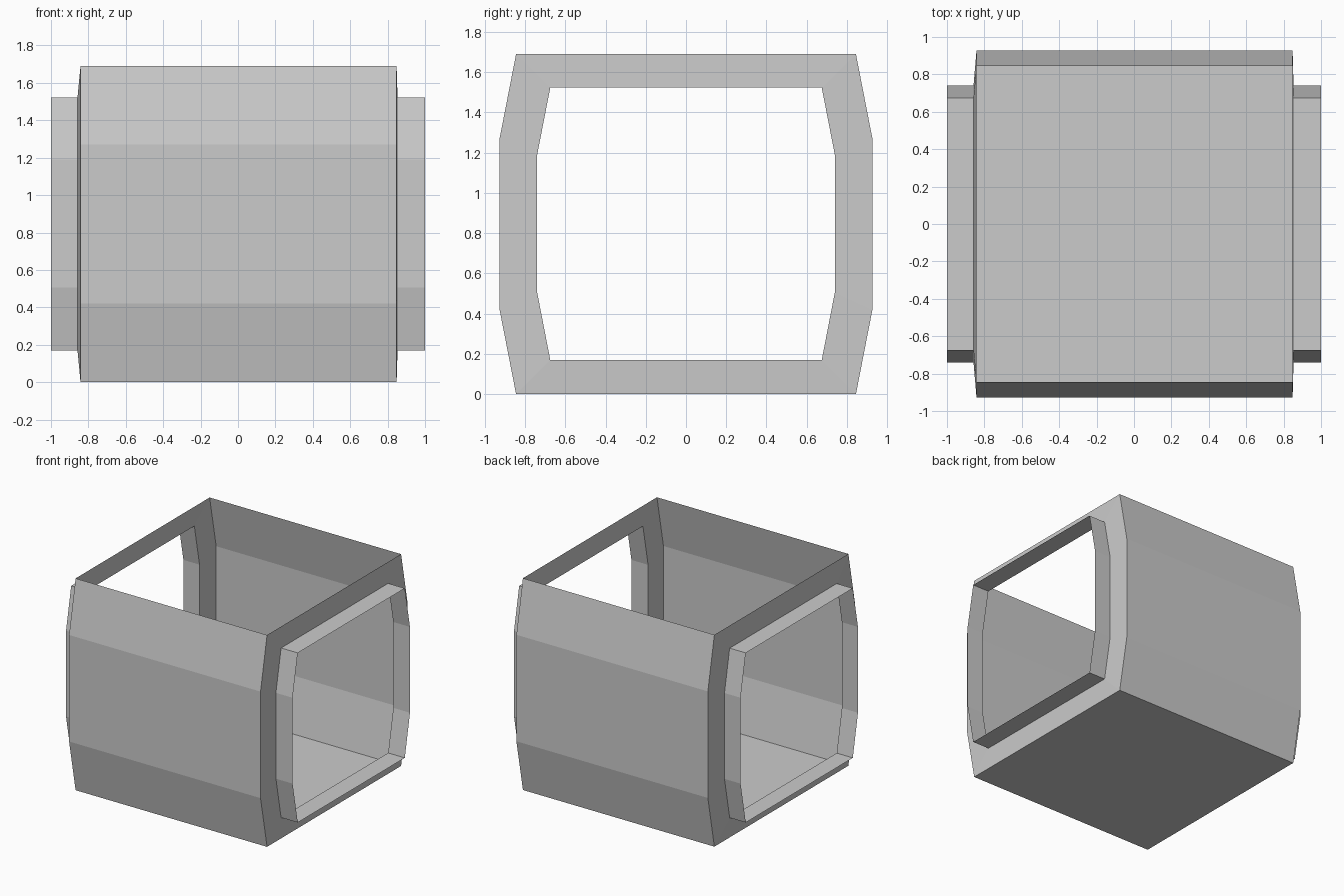
import bpy, bmesh

if "Cube" in bpy.data.objects:
    bpy.data.objects.remove(bpy.data.objects["Cube"])


def section(half_top, half_mid, z0, z1, z2, z3):
    """Eight-sided section in (y, z), starting at the lower front corner."""
    right = [(half_top, z0), (half_mid, z1), (half_mid, z2), (half_top, z3)]
    return right + [(-y, z) for y, z in reversed(right)]


BODY = section(0.845, 0.927, 0.0, 0.42, 1.27, 1.69)
COLLAR = section(0.675, 0.74, 0.17, 0.505, 1.19, 1.523)


def make_skin(name, loops, skip=()):
    """Bridge sections given as (x, profile); skip leaves sides of the section open."""
    bm = bmesh.new()
    rings = [[bm.verts.new((x, y, z)) for y, z in prof] for x, prof in loops]
    for a, b in zip(rings, rings[1:]):
        for i in range(len(a)):
            if i not in skip:
                j = (i + 1) % len(a)
                bm.faces.new((a[i], a[j], b[j], b[i]))
    mesh = bpy.data.meshes.new(name)
    bm.to_mesh(mesh)
    bm.free()
    obj = bpy.data.objects.new(name, mesh)
    bpy.context.collection.objects.link(obj)
    return obj


# Main corridor shell: floor and side walls, open roof (side 3)
make_skin("corridor_shell", [(-0.842, BODY), (0.848, BODY)], skip=(3,))

# End walls stepping in to the doorway, then thin connecting collars
for side, x_out, x_in, x_tip in (("left", -0.842, -0.858, -1.0),
                                 ("right", 0.848, 0.853, 1.0)):
    # order the loops along +x so the normals face outward
    order = 1 if x_tip > 0 else -1
    make_skin(side + "_end_wall", [(x_out, BODY), (x_in, COLLAR)][::order])
    make_skin(side + "_collar", [(x_in, COLLAR), (x_tip, COLLAR)][::order])
